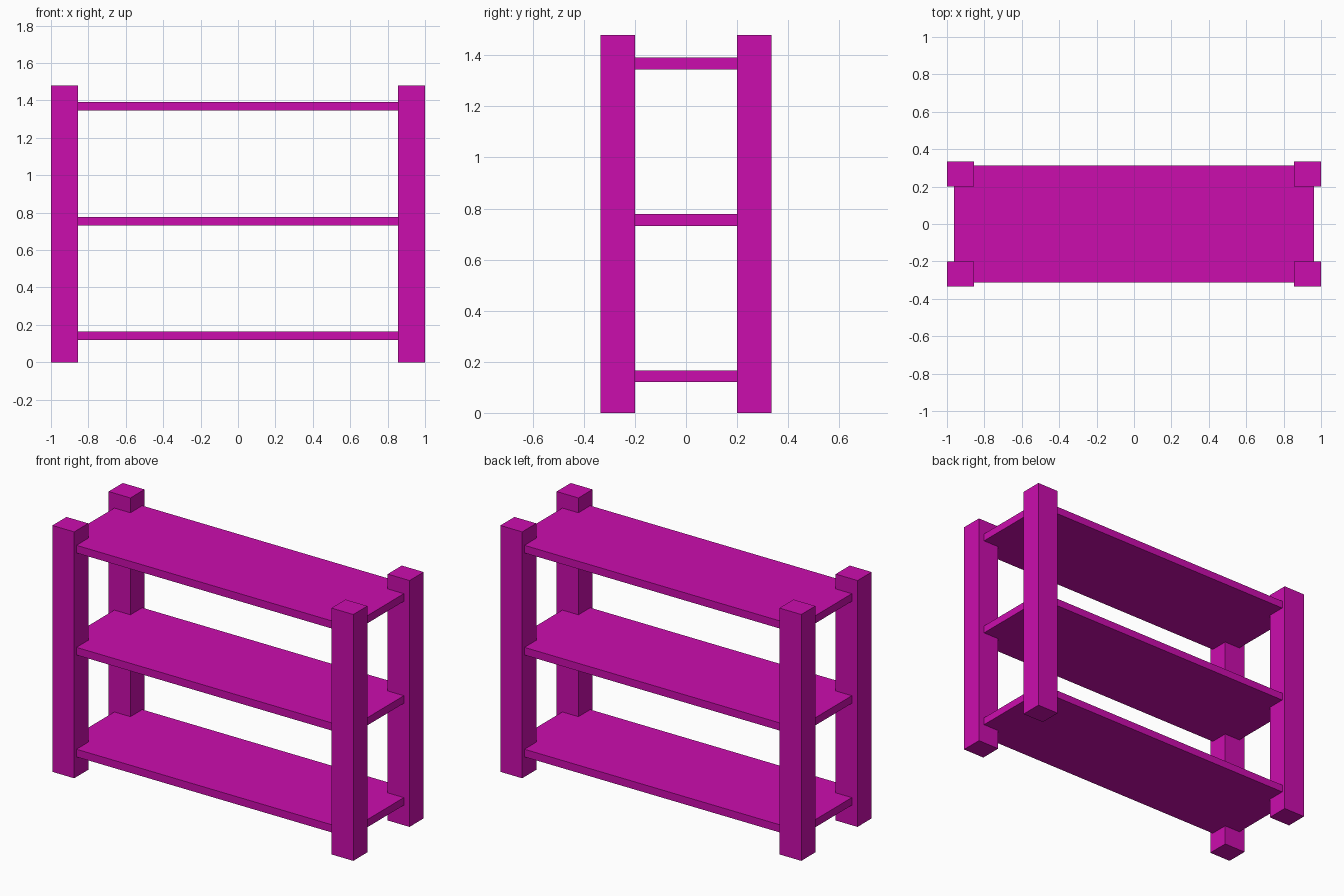
import bpy
import bmesh
from mathutils import Matrix, Vector

cube = bpy.data.objects.get("Cube")
if cube:
    bpy.data.objects.remove(cube, do_unlink=True)

# Single painted finish
magenta = bpy.data.materials.new("magenta_paint")
magenta.use_nodes = True
colour = (0.6, 0.004, 0.42, 1)
magenta.diffuse_color = colour
magenta.node_tree.nodes["Principled BSDF"].inputs["Base Color"].default_value = colour


def box(name, low, high):
    """Axis-aligned box between two corners."""
    low, high = Vector(low), Vector(high)
    bm = bmesh.new()
    bmesh.ops.create_cube(bm, size=1, matrix=Matrix.Diagonal((*(high - low), 1)))
    mesh = bpy.data.meshes.new(name)
    bm.to_mesh(mesh)
    bm.free()
    mesh.materials.append(magenta)
    obj = bpy.data.objects.new(name, mesh)
    obj.location = (low + high) / 2
    bpy.context.collection.objects.link(obj)


HEIGHT = 1.48
POST_X, POST_Y = 0.145, 0.134      # post section
HALF_X, HALF_Y = 1.0, 0.334        # outer extents
SHELF_X, SHELF_Y, THICK = 0.962, 0.312, 0.046

# Four corner posts
for side, sx in (("left", 1), ("right", -1)):
    for end, sy in (("front", -1), ("back", 1)):
        xs = sorted((sx * (HALF_X - POST_X), sx * HALF_X))
        ys = sorted((sy * (HALF_Y - POST_Y), sy * HALF_Y))
        box(f"{end}_{side}_post", (xs[0], ys[0], 0), (xs[1], ys[1], HEIGHT))

# Three shelves running into the posts
for name, z in (("bottom", 0.12), ("middle", 0.732), ("top", 1.345)):
    box(f"{name}_shelf", (-SHELF_X, -SHELF_Y, z), (SHELF_X, SHELF_Y, z + THICK))
